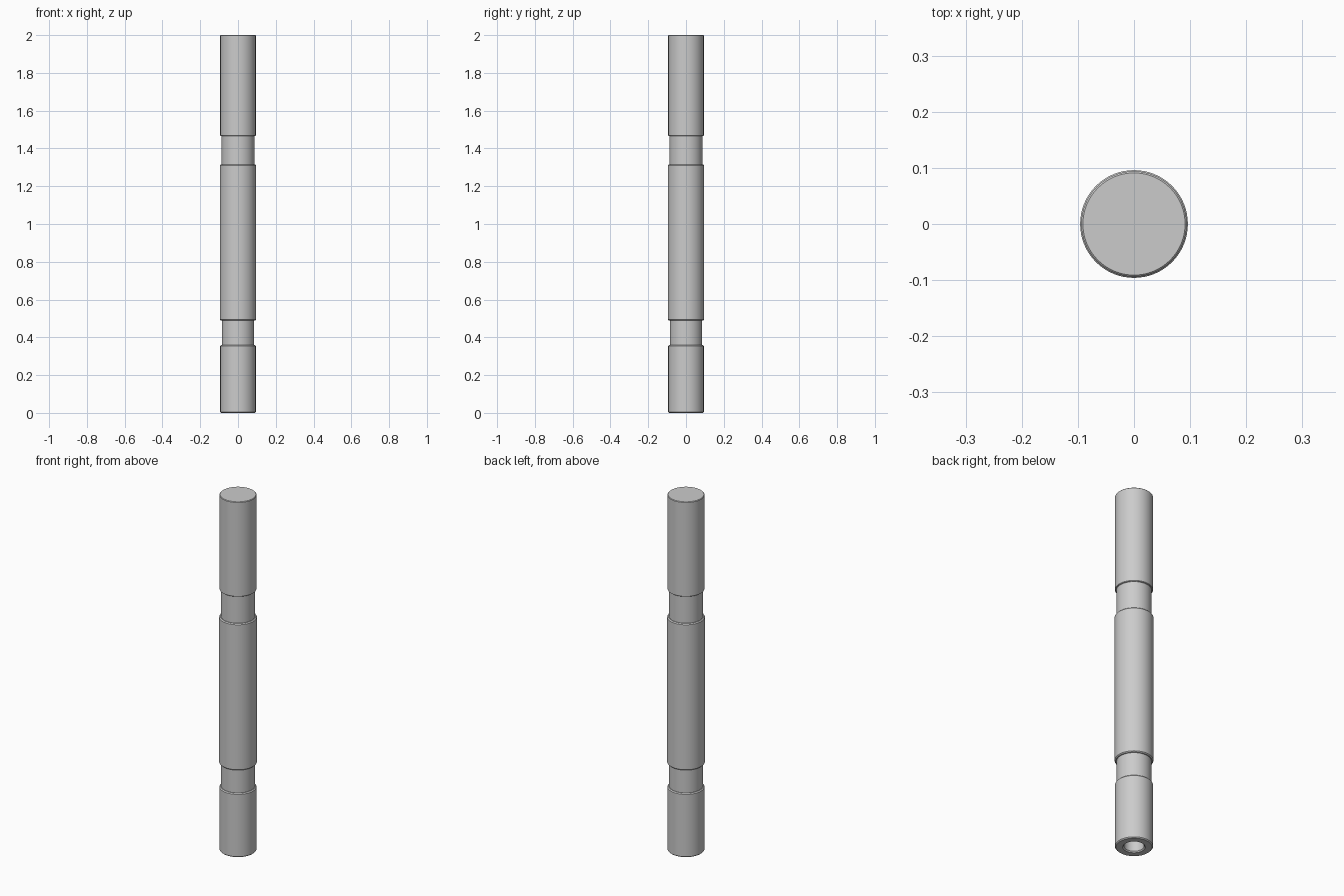
import bpy, bmesh, math

if "Cube" in bpy.data.objects:
    bpy.data.objects.remove(bpy.data.objects["Cube"])

SEGMENTS = 64


def lathe(name, profile):
    """Revolve (radius, height) points around z; radius 0 closes an end."""
    bm = bmesh.new()
    rings = []
    for r, z in profile:
        if r == 0:
            rings.append([bm.verts.new((0, 0, z))] * SEGMENTS)
        else:
            rings.append([bm.verts.new((r * math.cos(a), r * math.sin(a), z))
                          for a in (2 * math.pi * i / SEGMENTS for i in range(SEGMENTS))])
    for low, high in zip(rings, rings[1:]):
        for i in range(SEGMENTS):
            j = (i + 1) % SEGMENTS
            corners = list(dict.fromkeys((low[i], low[j], high[j], high[i])))
            bm.faces.new(corners)
    bmesh.ops.recalc_face_normals(bm, faces=bm.faces)
    mesh = bpy.data.meshes.new(name)
    bm.to_mesh(mesh)
    bm.free()
    obj = bpy.data.objects.new(name, mesh)
    bpy.context.collection.objects.link(obj)
    bpy.ops.object.select_all(action='DESELECT')
    obj.select_set(True)
    bpy.context.view_layer.objects.active = obj
    bpy.ops.object.shade_smooth_by_angle(angle=math.radians(30))
    return obj


def section(r, z0, z1, c=0.005):
    """Barrel section with chamfered ends."""
    return [(r - c, z0), (r, z0 + c), (r, z1 - c), (r - c, z1)]


# Blind socket in the bottom end
socket = [(0, 0.10), (0.05, 0.10), (0.05, 0.006), (0.056, 0)]

# Stepped shaft: lower grip, neck, middle barrel, neck, upper barrel
profile = (
    socket
    + section(0.094, 0, 0.36)
    + [(0.086, 0.36), (0.086, 0.49)]
    + section(0.096, 0.49, 1.315)
    + [(0.087, 1.315), (0.087, 1.466)]
    + section(0.094, 1.466, 2.0, 0.003)
    + [(0, 2.0)]
)
lathe("stepped_shaft", profile)
